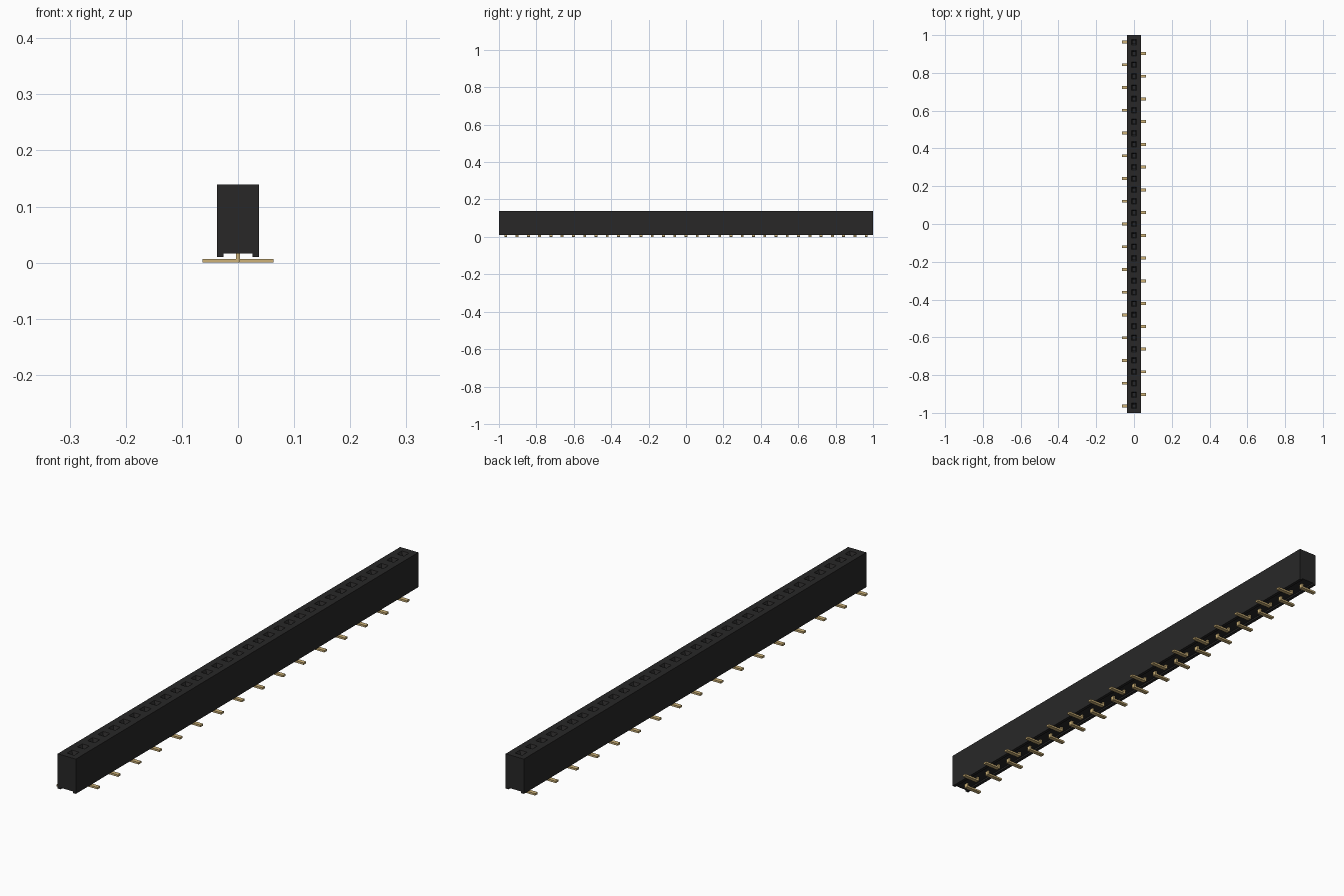
import bpy, bmesh

cube = bpy.data.objects.get("Cube")
if cube:
    bpy.data.objects.remove(cube, do_unlink=True)

COUNT, PITCH = 33, 0.0602
HALF_W, TOP, BASE, CHANNEL = 0.0372, 0.139, 0.0105, 0.0165


def material(name, rgb, rough):
    m = bpy.data.materials.new(name)
    m.use_nodes = True
    m.diffuse_color = (*rgb, 1)
    bsdf = m.node_tree.nodes["Principled BSDF"]
    bsdf.inputs["Base Color"].default_value = (*rgb, 1)
    bsdf.inputs["Roughness"].default_value = rough
    return m


black = material("black plastic", (0.021, 0.0205, 0.0205), 0.6)
gold = material("gold contact", (0.62, 0.45, 0.19), 0.45)


def finish(bm, name, mat):
    bmesh.ops.remove_doubles(bm, verts=bm.verts, dist=1e-5)
    bmesh.ops.recalc_face_normals(bm, faces=bm.faces)
    mesh = bpy.data.meshes.new(name)
    bm.to_mesh(mesh)
    bm.free()
    mesh.materials.append(mat)
    return mesh


def add_object(name, mesh, location=(0, 0, 0)):
    ob = bpy.data.objects.new(name, mesh)
    ob.location = location
    bpy.context.collection.objects.link(ob)
    return ob


def section(bm, profile, y):
    return [bm.verts.new((x, y, z)) for x, z in profile]


def square(bm, hx, y0, y1, z):
    return [bm.verts.new(p) for p in
            ((-hx, y0, z), (hx, y0, z), (hx, y1, z), (-hx, y1, z))]


def bridge(bm, a, b, closed=True):
    n = len(a)
    for i in range(n if closed else n - 1):
        j = (i + 1) % n
        bm.faces.new((a[i], a[j], b[j], b[i]))


centres = [(i - (COUNT - 1) / 2) * PITCH for i in range(COUNT)]

# Housing: walls, underside channel and one tapered socket per cell
profile = [(-HALF_W, TOP), (-HALF_W, BASE), (-0.0255, BASE), (-0.0255, CHANNEL),
           (0.0255, CHANNEL), (0.0255, BASE), (HALF_W, BASE), (HALF_W, TOP)]
bm = bmesh.new()
for i, y in enumerate(centres):
    y0 = -1.0 if i == 0 else y - PITCH / 2
    y1 = 1.0 if i == COUNT - 1 else y + PITCH / 2
    front, back = section(bm, profile, y0), section(bm, profile, y1)
    bridge(bm, front, back, closed=False)
    if i == 0:
        bm.faces.new(front)
    if i == COUNT - 1:
        bm.faces.new(back)
    rings = [square(bm, HALF_W, y0, y1, TOP)]
    for h, z in ((0.0145, TOP), (0.0085, TOP - 0.012), (0.0085, 0.05)):
        rings.append(square(bm, h, y - h, y + h, z))
    for a, b in zip(rings, rings[1:]):
        bridge(bm, a, b)
    bm.faces.new(rings[-1])
add_object("housing", finish(bm, "housing", black))


# Bent contact: a stem from the housing and a foot to one side
def contact_mesh(name, side):
    t, hw = 0.007, 0.0075
    outline = [(-t / 2, 0.002), (-t / 2, 0.035), (t / 2, 0.035), (t / 2, t),
               (0.063, t), (0.063, 0), (-t / 2 + 0.002, 0)]
    outline = [(x * side, z) for x, z in outline]
    b = bmesh.new()
    front, back = section(b, outline, -hw), section(b, outline, hw)
    bridge(b, front, back)
    b.faces.new(front)
    b.faces.new(back)
    return finish(b, name, gold)


right_contact = contact_mesh("right_contact", -1)
left_contact = contact_mesh("left_contact", 1)

# Contacts alternate sides, starting and ending on the right
for i, y in enumerate(centres):
    name, mesh = (("right_contact", right_contact) if i % 2 == 0
                  else ("left_contact", left_contact))
    add_object(f"{name}_{i + 1:02d}", mesh, (0, y, 0))
